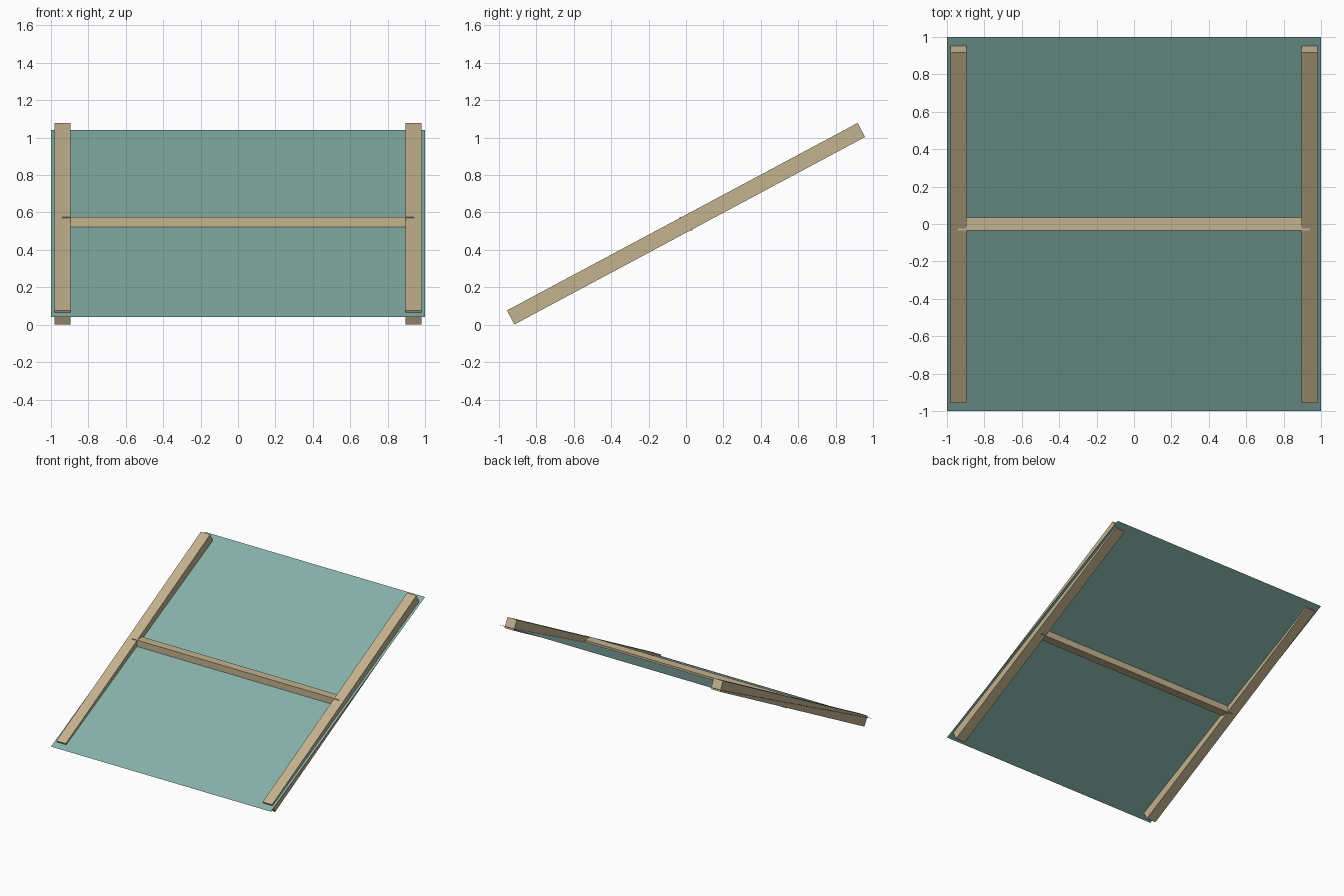
import bpy
import math

if "Cube" in bpy.data.objects:
    bpy.data.objects.remove(bpy.data.objects["Cube"])


def material(name, rgb):
    m = bpy.data.materials.new(name)
    m.diffuse_color = (*rgb, 1.0)
    m.use_nodes = True
    m.node_tree.nodes["Principled BSDF"].inputs["Base Color"].default_value = m.diffuse_color
    return m


wood = material("tan wood", (0.55, 0.445, 0.275))
teal = material("muted teal", (0.238, 0.43, 0.39))

MID = 0.54      # height of the centre of the sloping panel
TILT = 0.491    # slope of the side rails


def box(name, size, loc, tilt, mat):
    bpy.ops.mesh.primitive_cube_add(size=1, location=loc, rotation=(tilt, 0, 0))
    ob = bpy.context.object
    ob.name = name
    ob.scale = size
    ob.data.materials.append(mat)
    return ob


# Sloping sheet: a single thin surface rising one unit from front to back
bpy.ops.mesh.primitive_plane_add(size=2, location=(0, 0, MID))
sheet = bpy.context.object
sheet.name = "sheet"
for v in sheet.data.vertices:
    v.co.z = 0.5 * v.co.y
sheet.data.materials.append(teal)

# Square side rails, slightly steeper than the sheet so they cross through it
for side, label in ((-1, "left"), (1, "right")):
    box(label + "_rail", (0.085, 2.126, 0.085), (side * 0.9375, 0, MID), TILT, wood)

# Level crossbar joining the rails at mid-slope
box("crossbar", (1.88, 0.07, 0.07), (0, 0, MID), 0, wood)
